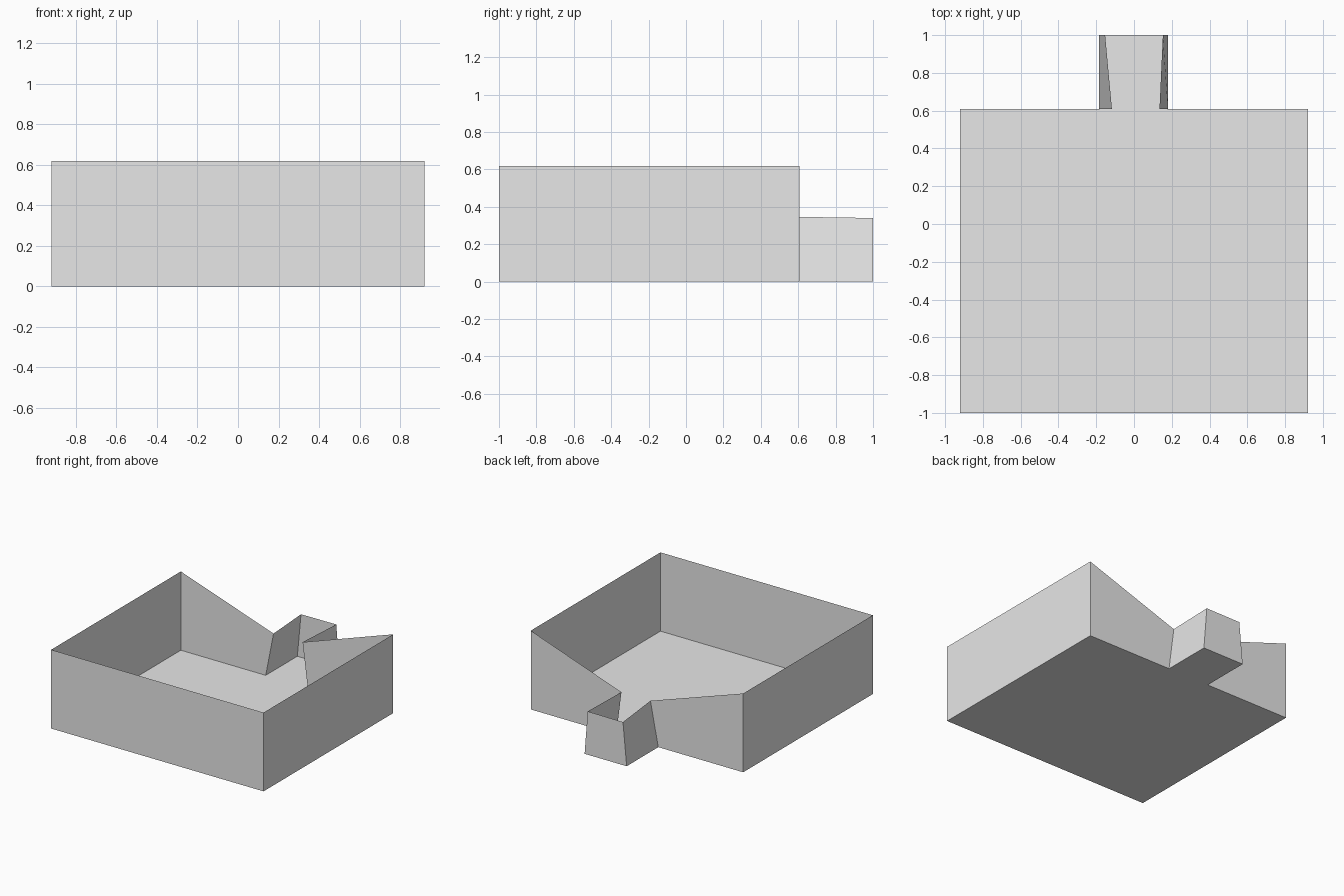
import bpy
import bmesh

if "Cube" in bpy.data.objects:
    bpy.data.objects.remove(bpy.data.objects["Cube"])

# Main dimensions
W, FRONT, BACK, TIP = 0.922, -1.0, 0.608, 1.0
H = 0.618

grey = bpy.data.materials.new("plain grey")
grey.diffuse_color = (0.8, 0.8, 0.8, 1.0)
grey.use_nodes = True
grey.node_tree.nodes["Principled BSDF"].inputs["Base Color"].default_value = grey.diffuse_color

# Outline of the tray and its spout, counter-clockwise: floor point and rim point
outline = [
    ((-W, FRONT, 0), (-W, FRONT, H)),
    ((W, FRONT, 0), (W, FRONT, H)),
    ((W, BACK, 0), (W, BACK, H)),
    ((0.18, BACK, 0), (0.135, BACK, 0.346)),    # right mouth of the spout
    ((0.18, TIP, 0), (0.153, TIP, 0.34)),
    ((-0.185, TIP, 0), (-0.153, TIP, 0.338)),
    ((-0.185, BACK, 0), (-0.117, BACK, 0.346)),  # left mouth of the spout
    ((-W, BACK, 0), (-W, BACK, H)),
]

bm = bmesh.new()
floor = [bm.verts.new(a) for a, b in outline]
rim = [bm.verts.new(b) for a, b in outline]

# Floor sheet, facing down
bm.faces.new(floor[::-1])

# Thin walls following the outline, facing out
n = len(outline)
for i in range(n):
    j = (i + 1) % n
    bm.faces.new((floor[i], floor[j], rim[j], rim[i]))

mesh = bpy.data.meshes.new("spouted_tray")
bm.to_mesh(mesh)
bm.free()
mesh.materials.append(grey)
tray = bpy.data.objects.new("spouted_tray", mesh)
bpy.context.collection.objects.link(tray)
